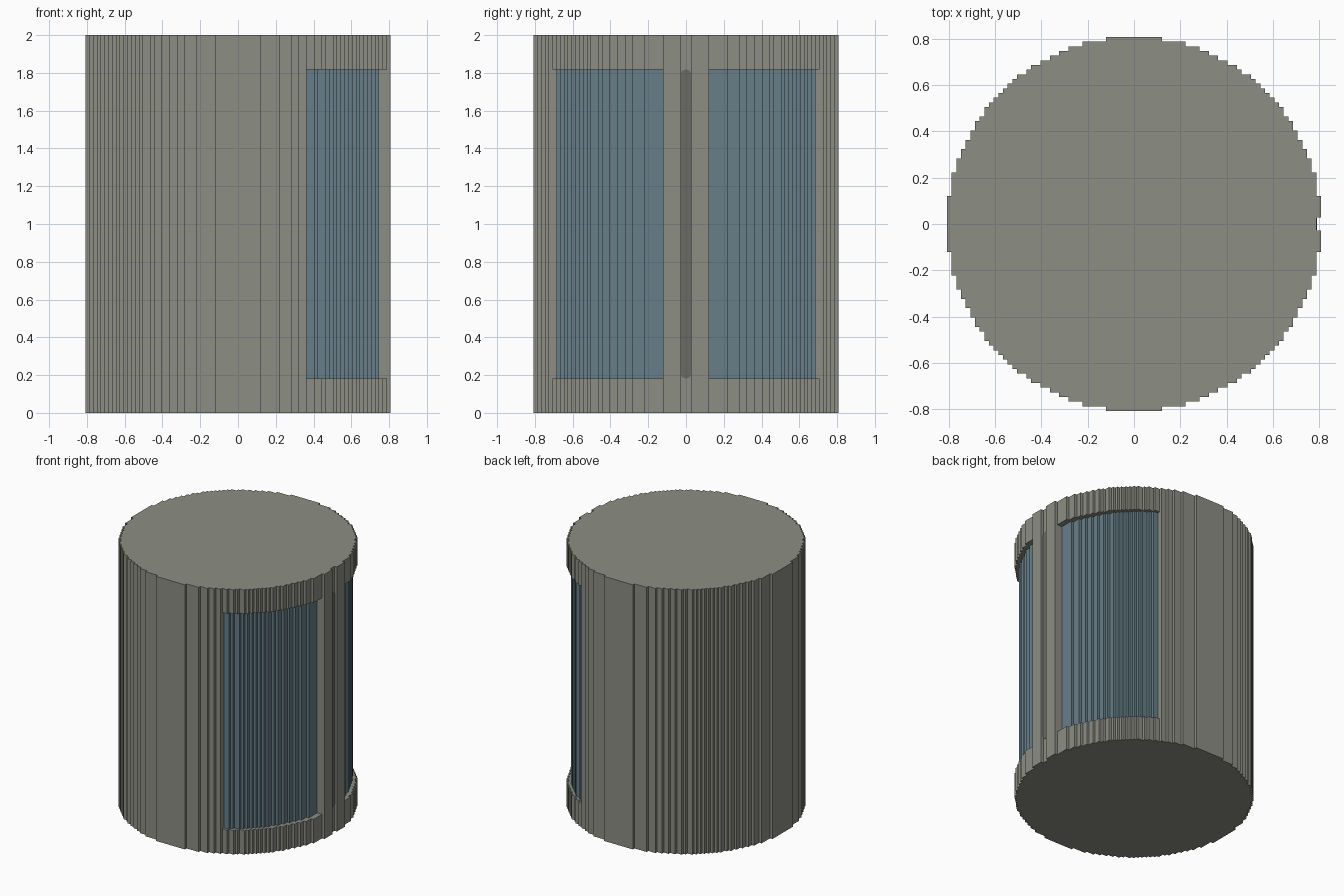
import bpy, bmesh, math

if "Cube" in bpy.data.objects:
    bpy.data.objects.remove(bpy.data.objects["Cube"], do_unlink=True)

CELL = 2 / 99                  # size of one step
RADIUS = 40                    # all sizes below are in steps
HEIGHT = 99
WIN_Z = (9, 90)
WIN_Y = (6, 35)
RECESS = 2
SLOT = 1.35                    # half width of the groove


def material(name, rgb):
    m = bpy.data.materials.new(name)
    m.use_nodes = True
    m.diffuse_color = (*rgb, 1)
    m.node_tree.nodes["Principled BSDF"].inputs["Base Color"].default_value = (*rgb, 1)
    return m


grey = material("warm grey", (0.265, 0.268, 0.23))
blue = material("slate blue glass", (0.137, 0.212, 0.25))
dark = material("dark grey", (0.147, 0.145, 0.13))


def half_width(y):
    return math.floor(math.sqrt(RADIUS ** 2 - y * y) + 0.5)


def in_window(y):
    return WIN_Y[0] < abs(y) < WIN_Y[1]


def stepped_outline(windows):
    """Stepped circle with a groove on +x, and set-back windows if asked."""
    edges = [y for y in range(-RADIUS, RADIUS + 1) if abs(y) > 1]
    edges = sorted(edges + [-SLOT, SLOT])
    right, left = [], []
    for y0, y1 in zip(edges, edges[1:]):
        y = (y0 + y1) / 2
        w = half_width(y)
        x = w
        if abs(y) < SLOT:
            x -= 1
        elif windows and in_window(y):
            x -= RECESS
        right += [(x, y0), (x, y1)]
        left += [(-w, y0), (-w, y1)]
    pts = right + left[::-1]
    # drop repeated points and points along a straight run
    pts = [p for i, p in enumerate(pts) if p != pts[i - 1]]
    n = len(pts)
    return [p for i, p in enumerate(pts)
            if not any(pts[i - 1][k] == p[k] == pts[(i + 1) % n][k] for k in (0, 1))]


def prism(name, outline, z0, z1, mats, caps=True):
    bm = bmesh.new()
    lo, hi = [[bm.verts.new((x * CELL, y * CELL, z * CELL)) for x, y in outline]
              for z in (z0, z1)]
    n = len(outline)
    for i in range(n):
        j = (i + 1) % n
        f = bm.faces.new((lo[i], lo[j], hi[j], hi[i]))
        y = (outline[i][1] + outline[j][1]) / 2
        if len(mats) > 1 and outline[i][0] + outline[j][0] > 0 and in_window(y):
            f.material_index = 1
    if caps:
        bm.faces.new(lo[::-1])
        bm.faces.new(hi)
    return finish(name, bm, mats)


def finish(name, bm, mats):
    mesh = bpy.data.meshes.new(name)
    bm.to_mesh(mesh)
    bm.free()
    for m in mats:
        mesh.materials.append(m)
    ob = bpy.data.objects.new(name, mesh)
    bpy.context.collection.objects.link(ob)
    return ob


# Drum: plain rings below and above, window band between them
plain = stepped_outline(False)
prism("lower_ring", plain, 0, WIN_Z[0], [grey])
prism("window_band", stepped_outline(True), *WIN_Z, [grey, blue], caps=False)
prism("upper_ring", plain, WIN_Z[1], HEIGHT, [grey])

# Round-ended strip lying in the groove
r = (SLOT - 0.03) * CELL
z_low, z_high = WIN_Z[0] * CELL + r, WIN_Z[1] * CELL - r
bm = bmesh.new()
ring = []
for zc, start in ((z_high, 0), (z_low, math.pi)):
    for k in range(13):
        a = start + math.pi * k / 12
        ring.append(bm.verts.new(((RADIUS - 1) * CELL - 0.002,
                                  r * math.cos(a), zc + r * math.sin(a))))
face = bm.faces.new(ring)
ext = bmesh.ops.extrude_face_region(bm, geom=[face])
bmesh.ops.translate(bm, vec=(0.005, 0, 0),
                    verts=[v for v in ext["geom"] if isinstance(v, bmesh.types.BMVert)])
bmesh.ops.recalc_face_normals(bm, faces=bm.faces)
finish("groove_strip", bm, [dark])
